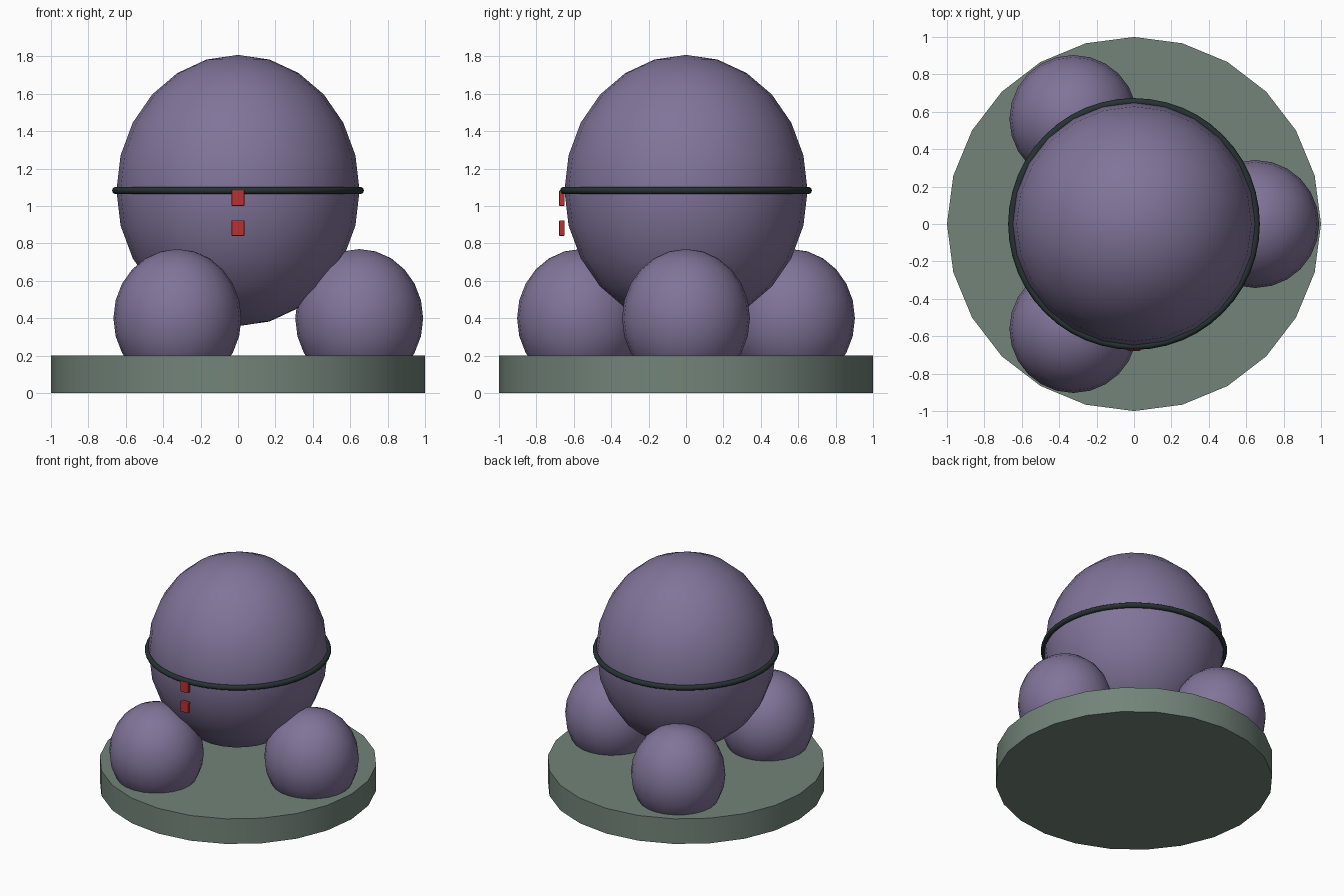
import bpy, math

if "Cube" in bpy.data.objects:
    bpy.data.objects.remove(bpy.data.objects["Cube"])


def material(name, rgb):
    m = bpy.data.materials.new(name)
    m.diffuse_color = (*rgb, 1)
    m.use_nodes = True
    m.node_tree.nodes["Principled BSDF"].inputs["Base Color"].default_value = m.diffuse_color
    return m


PURPLE = material("dusty purple", (0.22, 0.175, 0.32))
GREEN = material("sage green", (0.17, 0.23, 0.19))
DARK = material("dark slate", (0.02, 0.032, 0.032))
RED = material("red", (0.5, 0.03, 0.03))


def finish(name, mat, smooth=True):
    ob = bpy.context.object
    ob.name = name
    ob.data.materials.append(mat)
    bpy.ops.object.transform_apply(location=False, rotation=False, scale=True)
    if smooth:
        bpy.ops.object.shade_smooth_by_angle(angle=math.radians(40))
    return ob


def ellipsoid(name, loc, radius, height, turn=0):
    bpy.ops.mesh.primitive_uv_sphere_add(segments=24, ring_count=12, radius=1,
                                         location=loc, rotation=(0, 0, turn))
    bpy.context.object.scale = (radius, radius, height)
    finish(name, PURPLE)


# Round base plate
bpy.ops.mesh.primitive_cylinder_add(vertices=24, radius=1, depth=0.2, location=(0, 0, 0.1))
finish("base", GREEN)

# Main body
ellipsoid("body", (0, 0, 1.083), 0.65, 0.725)

# Three feet spaced evenly around the body
for i in range(3):
    a = i * math.tau / 3
    ellipsoid(f"foot_{i + 1}", (0.648 * math.cos(a), 0.648 * math.sin(a), 0.4),
              0.342, 0.37, a)

# Thin band around the middle
bpy.ops.mesh.primitive_torus_add(major_segments=48, minor_segments=10, major_radius=0.653,
                                 minor_radius=0.02, location=(0, 0, 1.083))
finish("band", DARK)

# Two small front lamps
for i, z in enumerate((1.042, 0.882)):
    bpy.ops.mesh.primitive_cube_add(size=1, location=(0, -0.664, z))
    bpy.context.object.scale = (0.07, 0.03, 0.084)
    lamp = finish(f"lamp_{i + 1}", RED, smooth=False)
    bevel = lamp.modifiers.new("soft edges", "BEVEL")
    bevel.width = 0.006
    bevel.segments = 2
